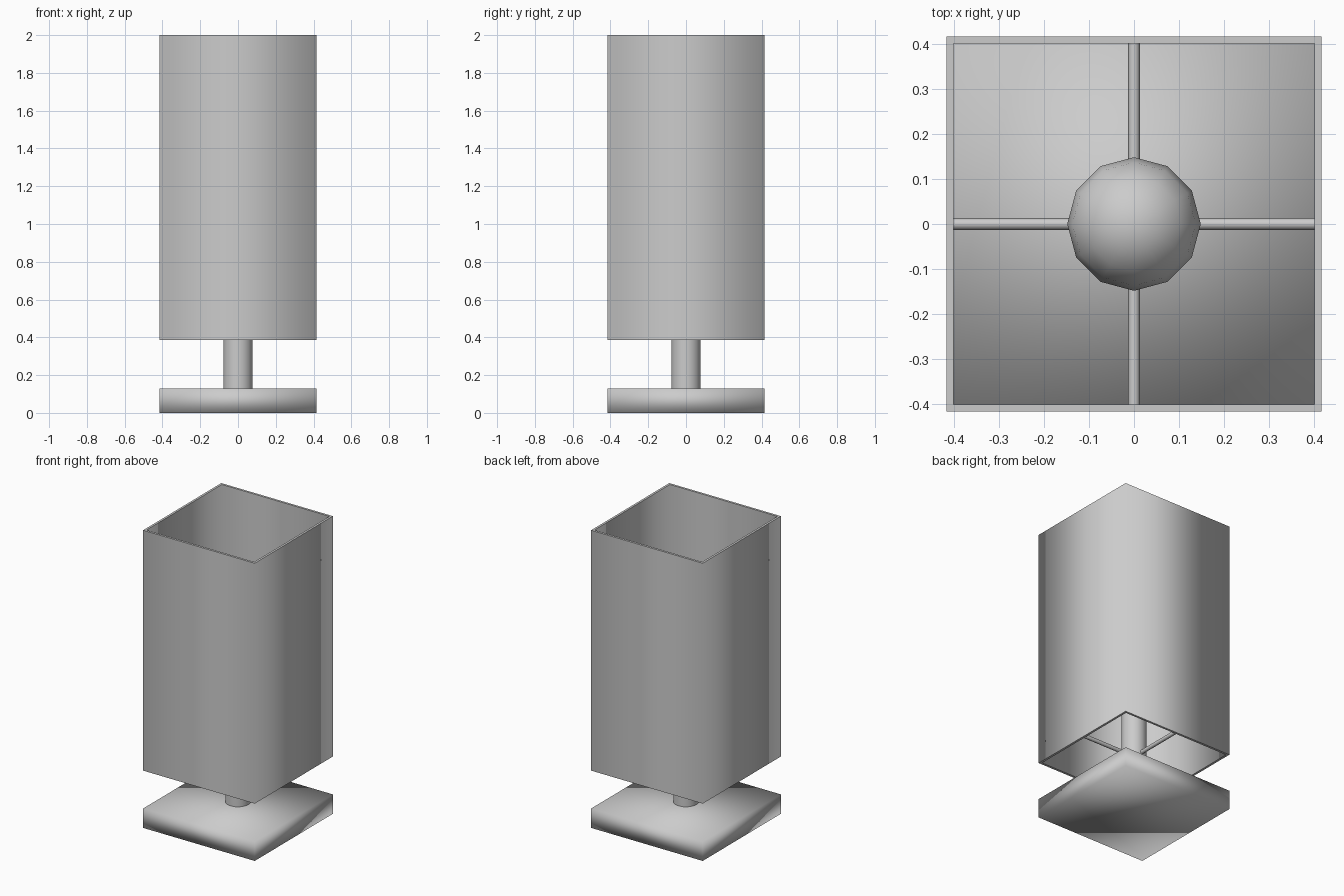
import bpy, bmesh
from math import pi
from mathutils import Matrix

if "Cube" in bpy.data.objects:
    bpy.data.objects.remove(bpy.data.objects["Cube"])

HALF = 0.415      # half width of base and shade
INNER = 0.40      # half width of the shade opening
SHADE_Z, TOP = 0.385, 2.0


def finish(name, bm):
    """Turn a bmesh into a smooth-shaded object."""
    bmesh.ops.recalc_face_normals(bm, faces=bm.faces)
    for f in bm.faces:
        f.smooth = True
    mesh = bpy.data.meshes.new(name)
    bm.to_mesh(mesh)
    bm.free()
    obj = bpy.data.objects.new(name, mesh)
    bpy.context.collection.objects.link(obj)
    return obj


def rod(name, radius, length, sides, matrix):
    bm = bmesh.new()
    bmesh.ops.create_cone(bm, cap_ends=True, segments=sides, radius1=radius,
                          radius2=radius, depth=length, matrix=matrix)
    for e in bm.edges:
        e.smooth = not any(len(f.verts) > 4 for f in e.link_faces)
    return finish(name, bm)


# Square base slab, softly shaded
bm = bmesh.new()
bmesh.ops.create_cube(bm, size=1, matrix=Matrix.Translation((0, 0, 0.065))
                      @ Matrix.Diagonal((2 * HALF, 2 * HALF, 0.13, 1)))
finish("base", bm)

# Square tube shade: soft vertical corners, crisp rims
bm = bmesh.new()
corners = [(-1, -1), (1, -1), (1, 1), (-1, 1)]
loops = [[bm.verts.new((x * h, y * h, z)) for x, y in corners]
         for h, z in ((HALF, SHADE_Z), (HALF, TOP), (INNER, TOP), (INNER, SHADE_Z))]
for i in range(4):
    a, b = loops[i], loops[(i + 1) % 4]
    for j in range(4):
        k = (j + 1) % 4
        bm.faces.new((a[j], a[k], b[k], b[j]))
for e in bm.edges:
    e.smooth = e.verts[0].co.z != e.verts[1].co.z
finish("shade", bm)

# Central stem from base up to the bulb
rod("stem", 0.078, 0.89, 16, Matrix.Translation((0, 0, 0.575)))

# Four spokes carrying the shade
for i in range(4):
    rod(f"shade_spoke_{i + 1}", 0.013, INNER, 8,
        Matrix.Translation((0, 0, 0.40)) @ Matrix.Rotation(i * pi / 2, 4, 'Z')
        @ Matrix.Translation((INNER / 2, 0, 0)) @ Matrix.Rotation(pi / 2, 4, 'Y'))

# Low-sided round bulb
bm = bmesh.new()
bmesh.ops.create_uvsphere(bm, u_segments=12, v_segments=8, radius=0.148,
                          matrix=Matrix.Translation((0, 0, 1.13)))
finish("bulb", bm)
